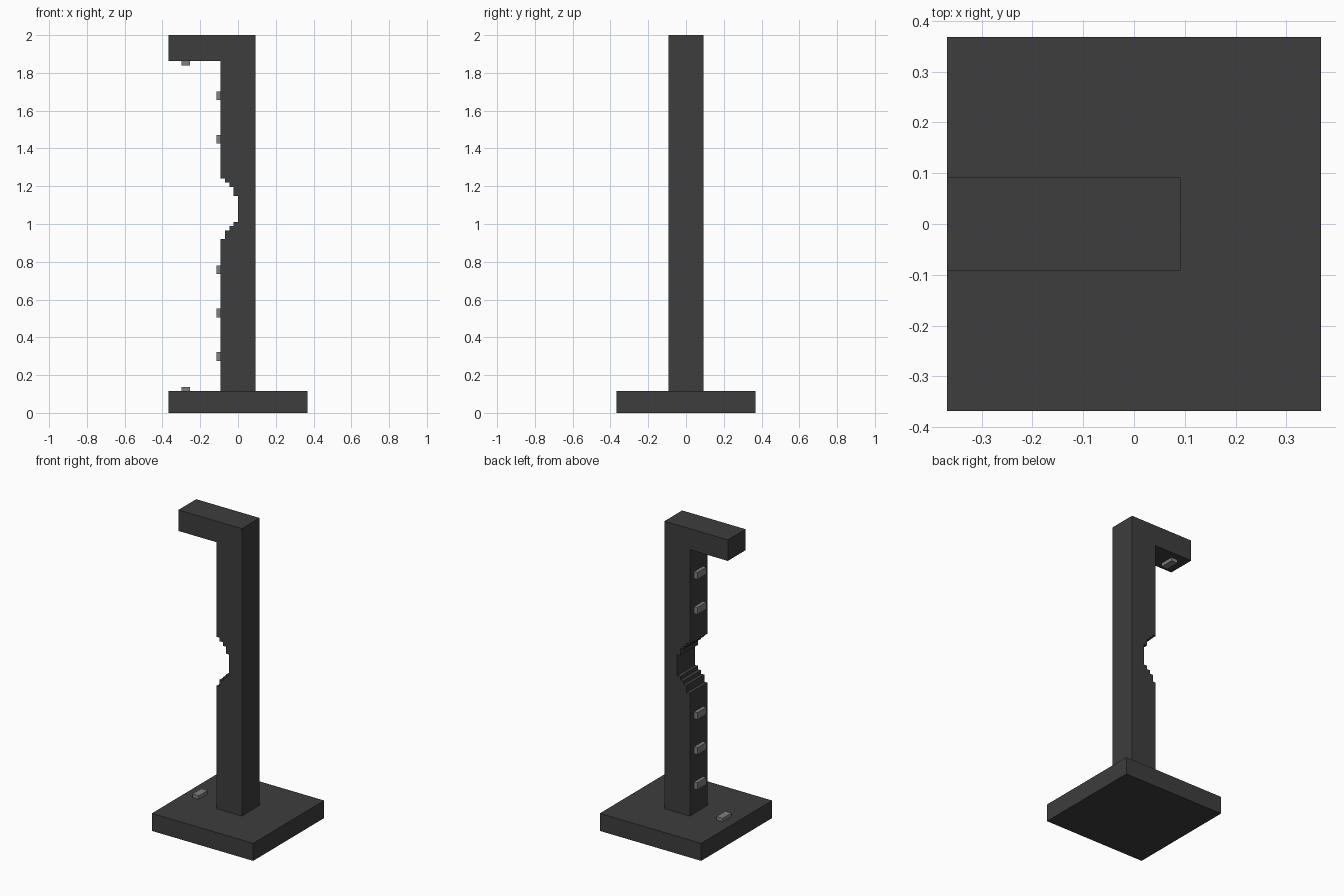
import bpy, bmesh

if "Cube" in bpy.data.objects:
    bpy.data.objects.remove(bpy.data.objects["Cube"])

U = 2 / 87  # one grid step of the blocky model


def material(name, value):
    m = bpy.data.materials.new(name)
    m.diffuse_color = (value, value, value, 1)
    m.use_nodes = True
    m.node_tree.nodes["Principled BSDF"].inputs["Base Color"].default_value = m.diffuse_color
    return m


dark = material("dark grey", 0.047)
light = material("light grey", 0.215)


def extrude_profile(name, points, half_depth, mat):
    """Extrude an x-z outline symmetrically along y (all in grid steps)."""
    bm = bmesh.new()
    face = bm.faces.new([bm.verts.new((x * U, -half_depth * U, z * U)) for x, z in points])
    ext = bmesh.ops.extrude_face_region(bm, geom=[face])
    moved = [v for v in ext["geom"] if isinstance(v, bmesh.types.BMVert)]
    bmesh.ops.translate(bm, verts=moved, vec=(0, 2 * half_depth * U, 0))
    bmesh.ops.recalc_face_normals(bm, faces=bm.faces)
    mesh = bpy.data.meshes.new(name)
    bm.to_mesh(mesh)
    bm.free()
    mesh.materials.append(mat)
    ob = bpy.data.objects.new(name, mesh)
    bpy.context.collection.objects.link(ob)
    return ob


def box(name, x0, x1, z0, z1, half_depth, mat):
    return extrude_profile(name, [(x0, z0), (x1, z0), (x1, z1), (x0, z1)], half_depth, mat)


# Square base
box("base", -16, 16, 0, 5, 16, dark)

# Post with overhanging arm and stepped round notch
notch = [(-4, 54), (-3, 54), (-3, 53), (-2, 53), (-2, 52), (-1, 52), (-1, 50), (0, 50),
         (0, 44), (-1, 44), (-1, 43), (-2, 43), (-2, 42), (-3, 42), (-3, 40), (-4, 40)]
outline = [(-4, 5), (4, 5), (4, 87), (-16, 87), (-16, 81), (-4, 81)] + notch
extrude_profile("post_and_arm", outline, 4, dark)

# Small studs up the inner face of the post
for i, z in enumerate((12, 22, 32, 62, 72)):
    box(f"post_stud_{i + 1}", -5, -4, z, z + 2, 2, light)

# Studs on the base and beneath the arm
box("base_stud", -13, -11, 5, 6, 2, light)
box("arm_stud", -13, -11, 80, 81, 2, light)
